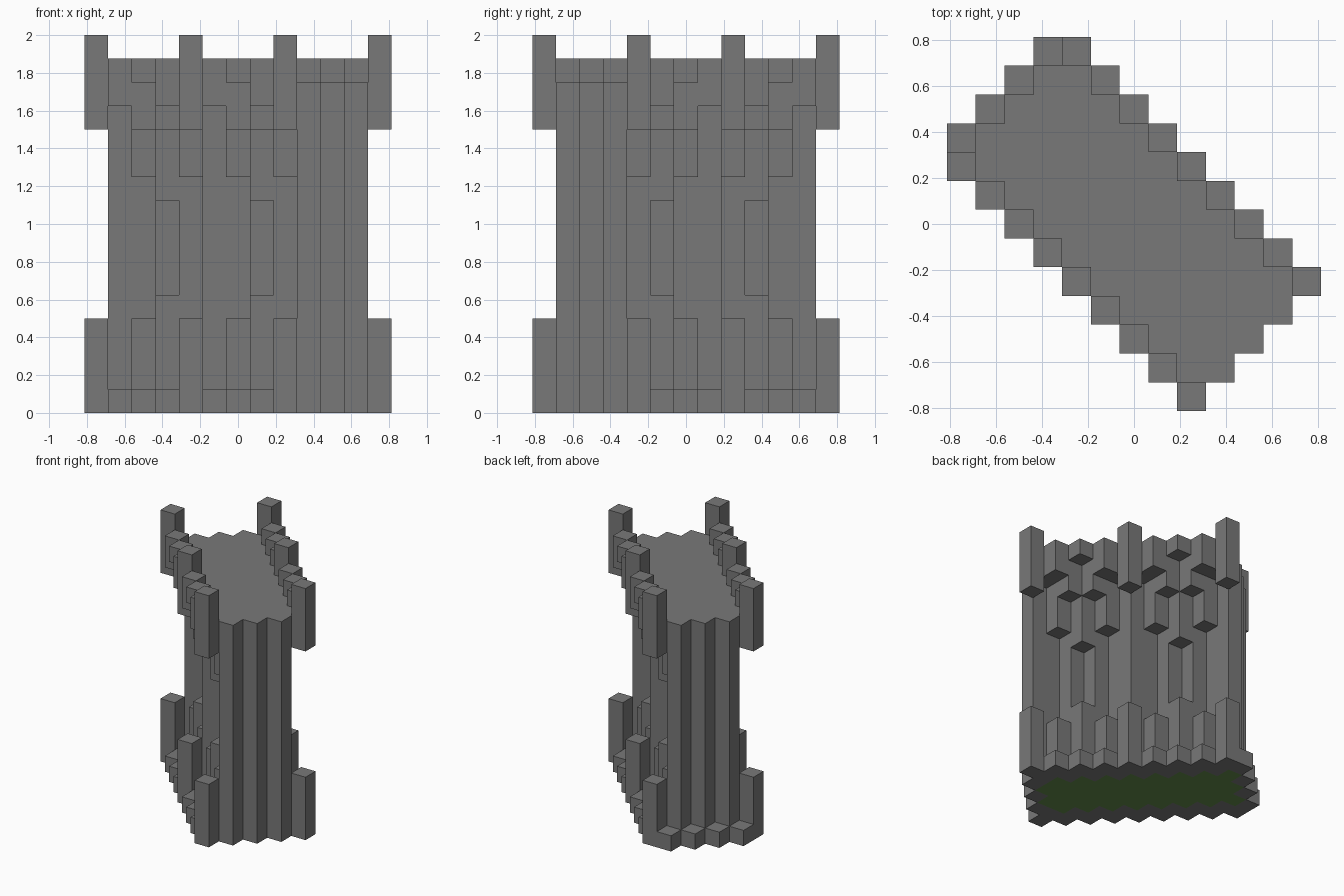
import bpy

if "Cube" in bpy.data.objects:
    bpy.data.objects.remove(bpy.data.objects["Cube"], do_unlink=True)

UNIT = 0.125   # edge of one block
MID = 12       # diagonal row through the middle of the tower


def make_material(name, rgb):
    mat = bpy.data.materials.new(name)
    mat.use_nodes = True
    color = (*rgb, 1.0)
    mat.diffuse_color = color
    bsdf = mat.node_tree.nodes["Principled BSDF"]
    bsdf.inputs["Base Color"].default_value = color
    bsdf.inputs["Roughness"].default_value = 0.9
    return mat


stone = make_material("grey_stone", (0.19, 0.19, 0.19))
grass = make_material("green_ground", (0.126, 0.262, 0.069))

blocks = {}    # (i, j, k) -> part name


def column(part, row, along, low, high, mirror=True):
    """Stack blocks at a diagonal row and a place along it, on both long sides."""
    for r in ({row, 2 * MID - row} if mirror else {row}):
        i, j = (r - along) // 2, (r + along) // 2
        for k in range(low, high):
            blocks[i, j, k] = part


# Solid core of the tower
for row in (12, 13):
    for v in range(-8, 9):
        if (row + v) % 2 == 0:
            column("tower_core", row, v, 0, 14)

# Wall face: full piers, piers with arrow slits, and recessed panels
for v in range(-8, 9, 2):
    if v % 8 == 0:
        column("wall_piers", 14, v, 0, 14)
    elif v % 4 == 0:
        column("wall_piers", 14, v, 0, 5)
        column("wall_piers", 14, v, 9, 14)
    else:
        column("wall_panels", 14, v, 0, 4)
        column("wall_panels", 14, v, 10, 14)

# Plinth and the corbels that carry the parapet
for v in range(-7, 8, 2):
    column("plinth", 15, v, 0, 1)
    column("corbels", 15, v, 12 if abs(v) in (3, 5) else 13, 14)

# Outer row: plinth, foot posts, arched parapet and merlons
for v in range(-8, 9, 2):
    if v % 8 == 0:
        column("foot_posts", 16, v, 0, 4)
        column("merlons", 16, v, 12, 16)
    else:
        column("plinth", 16, v, 0, 1)
        column("parapet", 16, v, 14 if v % 4 == 0 else 13, 15)

# Low step across the back end
for row in range(9, 16, 2):
    column("back_step", row, 9, 0, 1, mirror=False)


def build_part(part):
    """Make one object from the exposed sides of a part's blocks."""
    verts, faces, mats, index = [], [], [], {}

    def quad(corners, mat=0):
        face = []
        for c in corners:
            if c not in index:
                index[c] = len(verts)
                verts.append(((c[0] - 6.5) * UNIT, (c[1] - 6.5) * UNIT, c[2] * UNIT))
            face.append(index[c])
        faces.append(face)
        mats.append(mat)

    cells = {c for c, name in blocks.items() if name == part}
    for i, j, k in sorted(cells):
        base = [(i, j), (i + 1, j), (i + 1, j + 1), (i, j + 1)]
        # Caps; the enclosed ground under the tower is green
        if (i, j, k + 1) not in blocks:
            quad([(x, y, k + 1) for x, y in base])
        if (i, j, k - 1) not in blocks:
            ground = k == 0 and abs(i + j - MID) <= 2 and -8 < j - i < 9
            quad([(x, y, k) for x, y in reversed(base)], int(ground))
        # Sides, joined into tall strips
        for n, (di, dj) in enumerate([(0, -1), (1, 0), (0, 1), (-1, 0)]):
            def exposed(h):
                return (i, j, h) in cells and (i + di, j + dj, h) not in blocks
            if exposed(k) and not exposed(k - 1):
                top = k + 1
                while exposed(top):
                    top += 1
                a, b = base[n], base[(n + 1) % 4]
                quad([(*a, k), (*b, k), (*b, top), (*a, top)])

    mesh = bpy.data.meshes.new(part)
    mesh.from_pydata(verts, [], faces)
    mesh.materials.append(stone)
    if any(mats):
        mesh.materials.append(grass)
    for poly, m in zip(mesh.polygons, mats):
        poly.material_index = m
    mesh.update()
    bpy.context.collection.objects.link(bpy.data.objects.new(part, mesh))


for part in sorted(set(blocks.values())):
    build_part(part)
